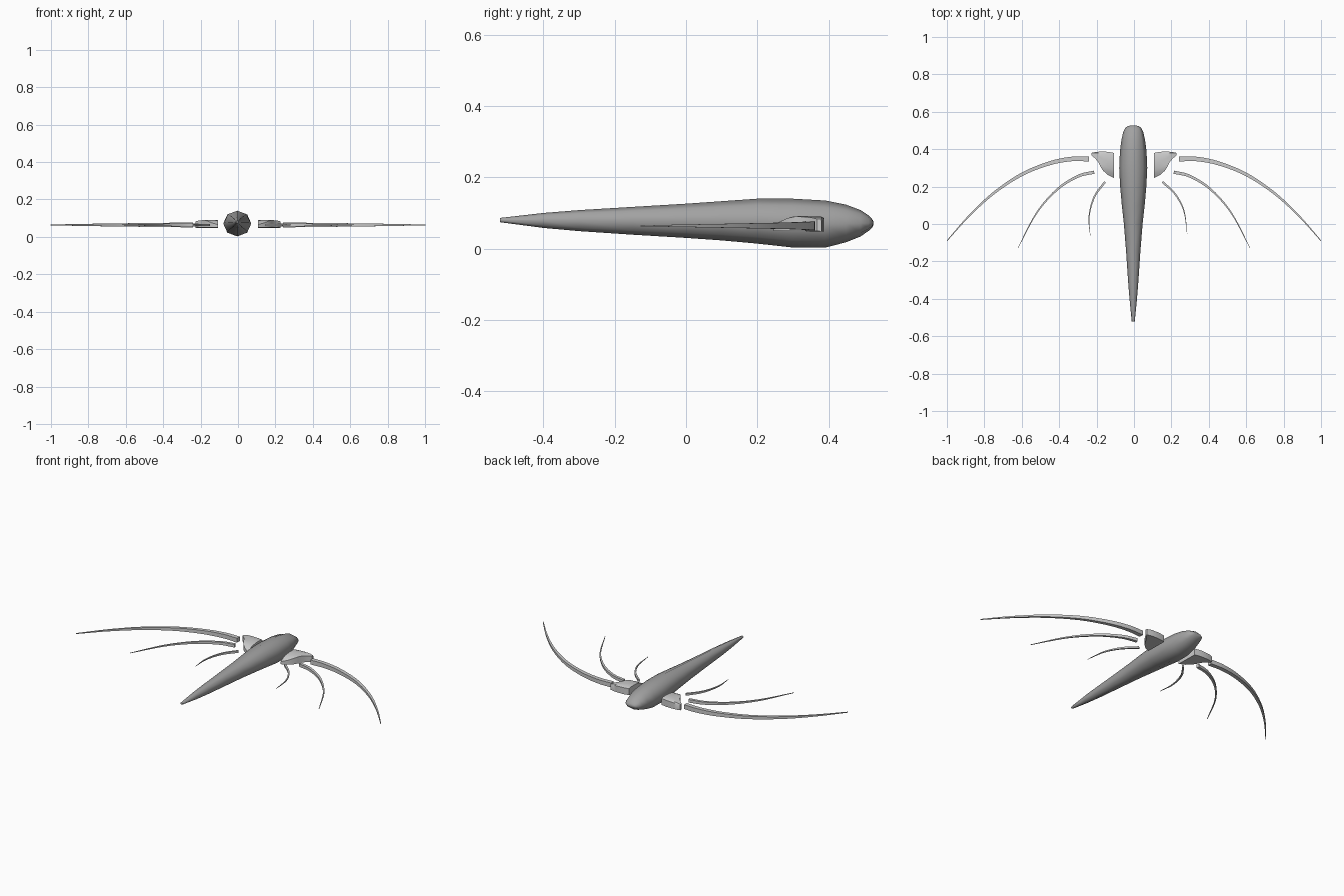
import bpy, bmesh, math
from mathutils import Vector

if "Cube" in bpy.data.objects:
    bpy.data.objects.remove(bpy.data.objects["Cube"])


def loft(name, rings, angle):
    """Skin a list of closed rings and cap both ends."""
    bm = bmesh.new()
    vs = [[bm.verts.new(p) for p in r] for r in rings]
    n = len(rings[0])
    for a, b in zip(vs, vs[1:]):
        for i in range(n):
            bm.faces.new((a[i], a[(i + 1) % n], b[(i + 1) % n], b[i]))
    bm.faces.new(vs[0])
    bm.faces.new(vs[-1])
    bmesh.ops.recalc_face_normals(bm, faces=bm.faces)
    me = bpy.data.meshes.new(name)
    bm.to_mesh(me)
    bm.free()
    ob = bpy.data.objects.new(name, me)
    bpy.context.collection.objects.link(ob)
    bpy.ops.object.select_all(action='DESELECT')
    ob.select_set(True)
    bpy.context.view_layer.objects.active = ob
    bpy.ops.object.shade_smooth_by_angle(angle=math.radians(angle))
    return ob


def smooth_path(pts, steps=5):
    """Catmull-Rom path through flat points."""
    p = [Vector(q) for q in pts]
    p = [2 * p[0] - p[1]] + p + [2 * p[-1] - p[-2]]
    out = []
    for i in range(1, len(p) - 2):
        a, b, c, d = p[i - 1:i + 3]
        for k in range(steps):
            t = k / steps
            out.append(0.5 * (2 * b + (c - a) * t + (2 * a - 5 * b + 4 * c - d) * t**2
                              + (3 * b - a - 3 * c + d) * t**3))
    return out + [p[-2]]


def blade(name, pts, width, height, z):
    """Tapering rectangular strip swept along a flat path."""
    path = smooth_path(pts)
    rings = []
    for i, p in enumerate(path):
        t = (path[min(i + 1, len(path) - 1)] - path[max(i - 1, 0)]).normalized()
        side = Vector((-t.y, t.x))
        k = 1 - 0.85 * (i / (len(path) - 1)) ** 1.4
        w, h = side * width * k / 2, height * k / 2
        rings.append([(p.x + s * w.x, p.y + s * w.y, z + u * h)
                      for s, u in ((-1, -1), (1, -1), (1, 1), (-1, 1))])
    ob = loft(name, rings, 40)
    ob.data.materials.append(light)
    return ob


def grey(name, v):
    m = bpy.data.materials.new(name)
    m.diffuse_color = (v, v, v, 1)
    m.use_nodes = True
    m.node_tree.nodes["Principled BSDF"].inputs["Base Color"].default_value = m.diffuse_color
    return m


dark = grey("dark_grey", 0.36)
light = grey("light_grey", 0.8)

# Body: eight-sided teardrop (y, half width, bottom z, top z)
stations = [(-0.522, 0.008, 0.074, 0.086), (-0.4, 0.02, 0.058, 0.1),
            (-0.3, 0.028, 0.049, 0.108), (-0.15, 0.038, 0.039, 0.117),
            (0, 0.05, 0.03, 0.126), (0.1, 0.061, 0.023, 0.133),
            (0.2, 0.07, 0.014, 0.14), (0.3, 0.075, 0.003, 0.14),
            (0.39, 0.071, 0.0025, 0.135), (0.45, 0.063, 0.018, 0.123),
            (0.49, 0.054, 0.034, 0.108), (0.513, 0.043, 0.05, 0.093),
            (0.523, 0.031, 0.06, 0.082), (0.526, 0.018, 0.066, 0.076)]
rings = []
for y, w, lo, hi in stations:
    rings.append([(-0.004 + w * math.sin(i * math.pi / 4), y,
                   (lo + hi) / 2 + (hi - lo) / 2 * math.cos(i * math.pi / 4))
                  for i in range(8)])
loft("body", rings, 70).data.materials.append(dark)


def plate_top(y):
    """Plate top: nearly flat, falling away towards the back."""
    return 0.091 - 0.026 * (max(0, 0.31 - y) / 0.065) ** 1.6


# Shoulder plates (x, front y, back y, drop of the top)
plate = [(0.107, 0.38, 0.246, 0), (0.14, 0.386, 0.262, 0),
         (0.165, 0.387, 0.285, 0), (0.18, 0.387, 0.308, 0.001),
         (0.192, 0.386, 0.333, 0.002), (0.21, 0.384, 0.352, 0.004),
         (0.228, 0.38, 0.368, 0.008)]
for side, s in (("left", -1), ("right", 1)):
    rings = []
    for x, f, b, drop in plate:
        d = f - b
        top = [(s * x, y, plate_top(y) - drop)
               for y in (f - 0.1 * d, f - 0.4 * d, f - 0.7 * d, f - 0.85 * d, b)]
        rings.append([(s * x, f, 0.048), (s * x, f, 0.086 - drop)]
                     + top + [(s * x, b, 0.05)])
    loft(side + "_shoulder_plate", rings, 35).data.materials.append(light)

    # Long and middle wing blades, mirrored
    long_path = [(0.24, 0.347), (0.33, 0.348), (0.45, 0.325), (0.6, 0.265),
                 (0.75, 0.165), (0.88, 0.045), (1.0, -0.09)]
    mid_path = [(0.213, 0.277), (0.3, 0.255), (0.41, 0.185), (0.52, 0.06),
                (0.62, -0.127)]
    blade(side + "_long_blade", [(s * x, y) for x, y in long_path], 0.026, 0.026, 0.064)
    blade(side + "_middle_blade", [(s * x, y) for x, y in mid_path], 0.017, 0.018, 0.064)

# Short blades curl differently on each side
blade("left_short_blade", [(-0.155, 0.225), (-0.212, 0.145), (-0.24, 0.04),
                           (-0.234, -0.062)], 0.011, 0.012, 0.064)
blade("right_short_blade", [(0.152, 0.225), (0.22, 0.16), (0.267, 0.07),
                            (0.284, -0.05)], 0.011, 0.012, 0.064)
